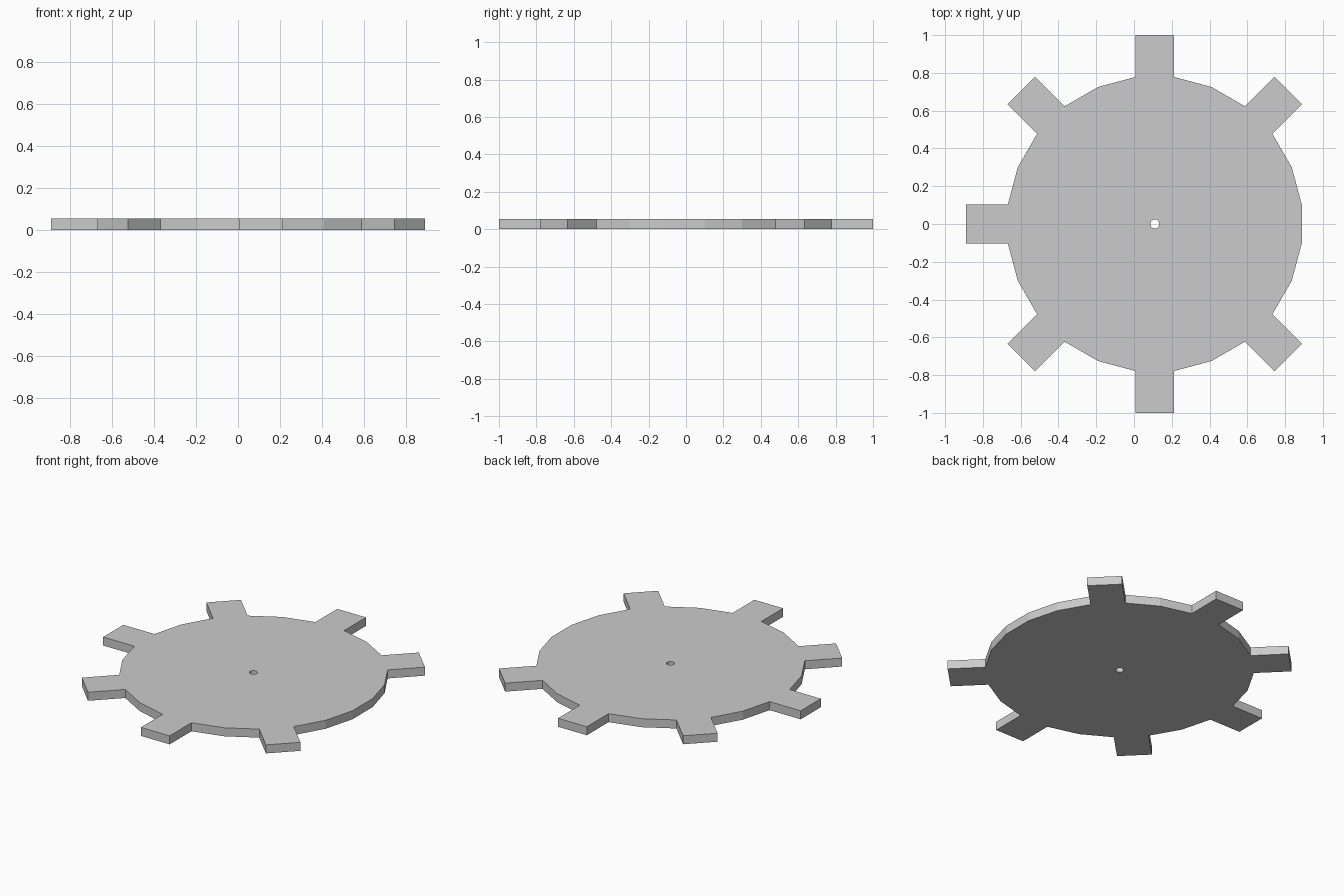
import bpy, bmesh
from math import sin, cos, radians

if "Cube" in bpy.data.objects:
    bpy.data.objects.remove(bpy.data.objects["Cube"])

CX = 0.11          # hub centre, shifted because the +x tooth is absent
HEIGHT = 0.055
R_HOLE, R_BODY, R_TIP = 0.024, 0.785, 1.0
SIDES = 24
STEP = 360 / SIDES


def polar(bm, r, deg):
    a = radians(deg)
    return bm.verts.new((CX + r * cos(a), r * sin(a), 0))


bm = bmesh.new()

# Flat disc with a centre hole
inner = [polar(bm, R_HOLE, (i - 0.5) * STEP) for i in range(SIDES)]
outer = [polar(bm, R_BODY, (i - 0.5) * STEP) for i in range(SIDES)]
for i in range(SIDES):
    j = (i + 1) % SIDES
    bm.faces.new((inner[i], outer[i], outer[j], inner[j]))

# Seven square teeth every 45 degrees, none facing +x
half = R_BODY * sin(radians(STEP / 2))
for i in range(3, SIDES, 3):
    a = radians(i * STEP)
    tips = [bm.verts.new((CX + R_TIP * cos(a) - s * half * sin(a),
                          R_TIP * sin(a) + s * half * cos(a), 0)) for s in (-1, 1)]
    bm.faces.new((outer[i], tips[0], tips[1], outer[(i + 1) % SIDES]))

# Thickness
ext = bmesh.ops.extrude_face_region(bm, geom=bm.faces[:], use_keep_orig=True)
top = [g for g in ext["geom"] if isinstance(g, bmesh.types.BMVert)]
bmesh.ops.translate(bm, verts=top, vec=(0, 0, HEIGHT))
bmesh.ops.recalc_face_normals(bm, faces=bm.faces[:])

mesh = bpy.data.meshes.new("toothed_wheel")
bm.to_mesh(mesh)
bm.free()
wheel = bpy.data.objects.new("toothed_wheel", mesh)
bpy.context.collection.objects.link(wheel)
